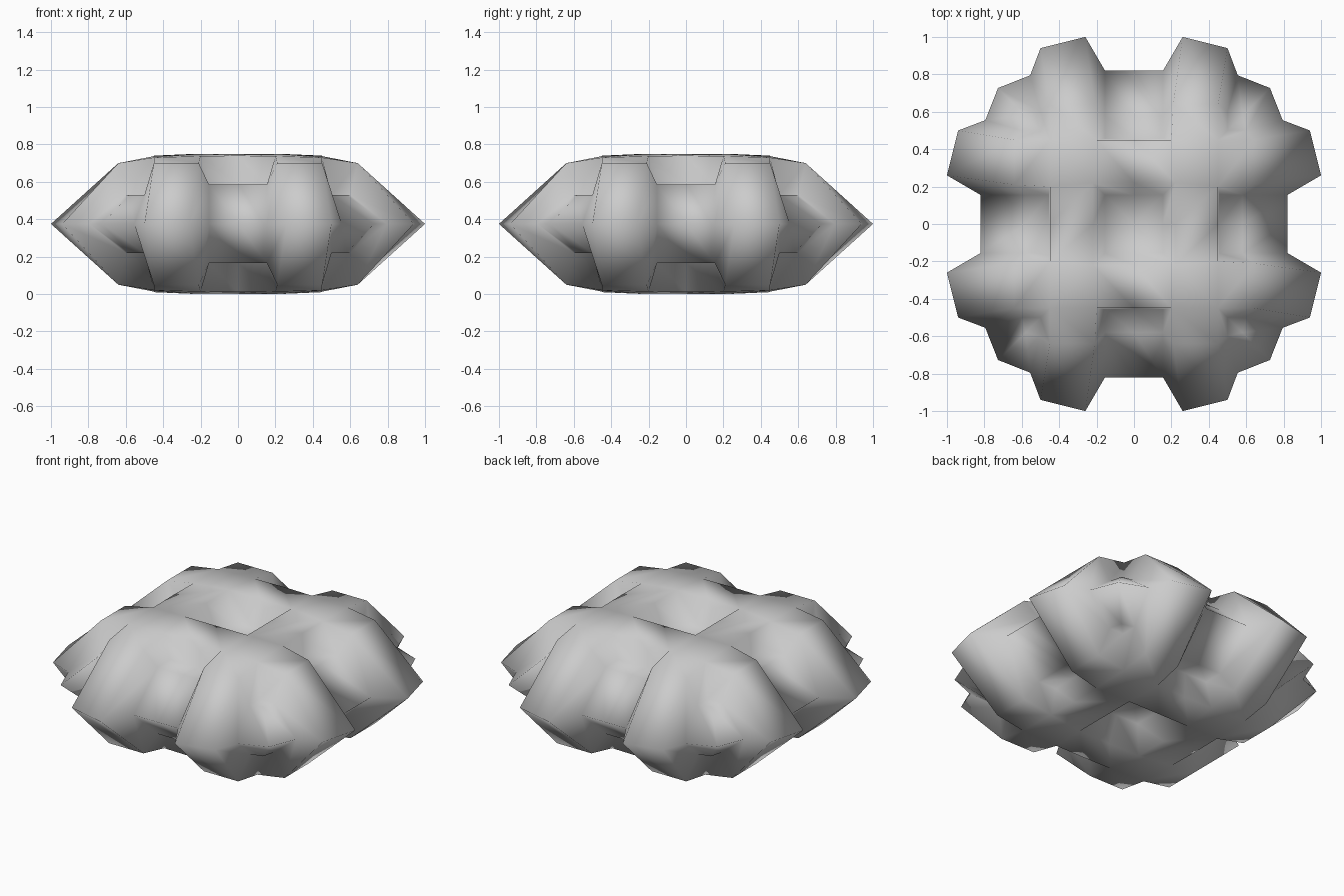
import bpy, bmesh
from itertools import product

if "Cube" in bpy.data.objects:
    bpy.data.objects.remove(bpy.data.objects["Cube"])

MID = 0.375  # height of the mirror plane

# Key points of one sixteenth of the body (y >= x >= 0, z above mid plane)
P = {
    # centre recess floor and rim
    'c': (0, 0, .215), 'fa': (0, .155, .215), 'f': (.155, .155, .215),
    'aa': (0, .22, .375), 'a': (.22, .22, .375),
    # raised ridge and lobe top
    'ba': (0, .45, .365), 'b': (.2, .45, .362), 'k': (.45, .45, .355),
    'd': (.21, .64, .325), 'e': (.45, .64, .325),
    # groove between lobes
    'ga': (0, .455, .21), 'g': (.155, .455, .21),
    'ha': (0, .58, .21), 'h': (.155, .58, .21),
    'ia': (0, .82, 0), 'i': (.155, .82, 0),
    # lobe tip
    'j': (.26, 1.0, 0), 'l': (.5, .94, 0),
    # small corner lobe
    'm': (.5, .5, .155), 'q': (.5, .6, .155), 'n': (.555, .795, 0),
    'o': (.58, .58, .155), 'p': (.727, .727, 0),
}
FACES = ["c fa f", "fa aa a f", "aa ba b a", "a b k", "b d e k",
         "ba ga g b", "ga ha h g", "ha ia i h", "b g h d", "d h i j",
         "d j l e", "k e q m", "e l n q", "m q o", "q n p o"]

bm = bmesh.new()
# Repeat the piece over the diagonal and the three mirror planes
for swap, sx, sy, sz in product((False, True), (1, -1), (1, -1), (1, -1)):
    verts = {}
    for name, (x, y, z) in P.items():
        if swap:
            x, y = y, x
        verts[name] = bm.verts.new((x * sx, y * sy, z * sz + MID))
    flip = swap ^ (sx * sy * sz < 0)
    for f in FACES:
        loop = [verts[n] for n in f.split()]
        bm.faces.new(loop if flip else loop[::-1])
bmesh.ops.remove_doubles(bm, verts=bm.verts, dist=1e-4)
bmesh.ops.recalc_face_normals(bm, faces=bm.faces)
for f in bm.faces:
    f.smooth = True

mesh = bpy.data.meshes.new("lobed_body")
bm.to_mesh(mesh)
bm.free()
body = bpy.data.objects.new("lobed_body", mesh)
bpy.context.collection.objects.link(body)
